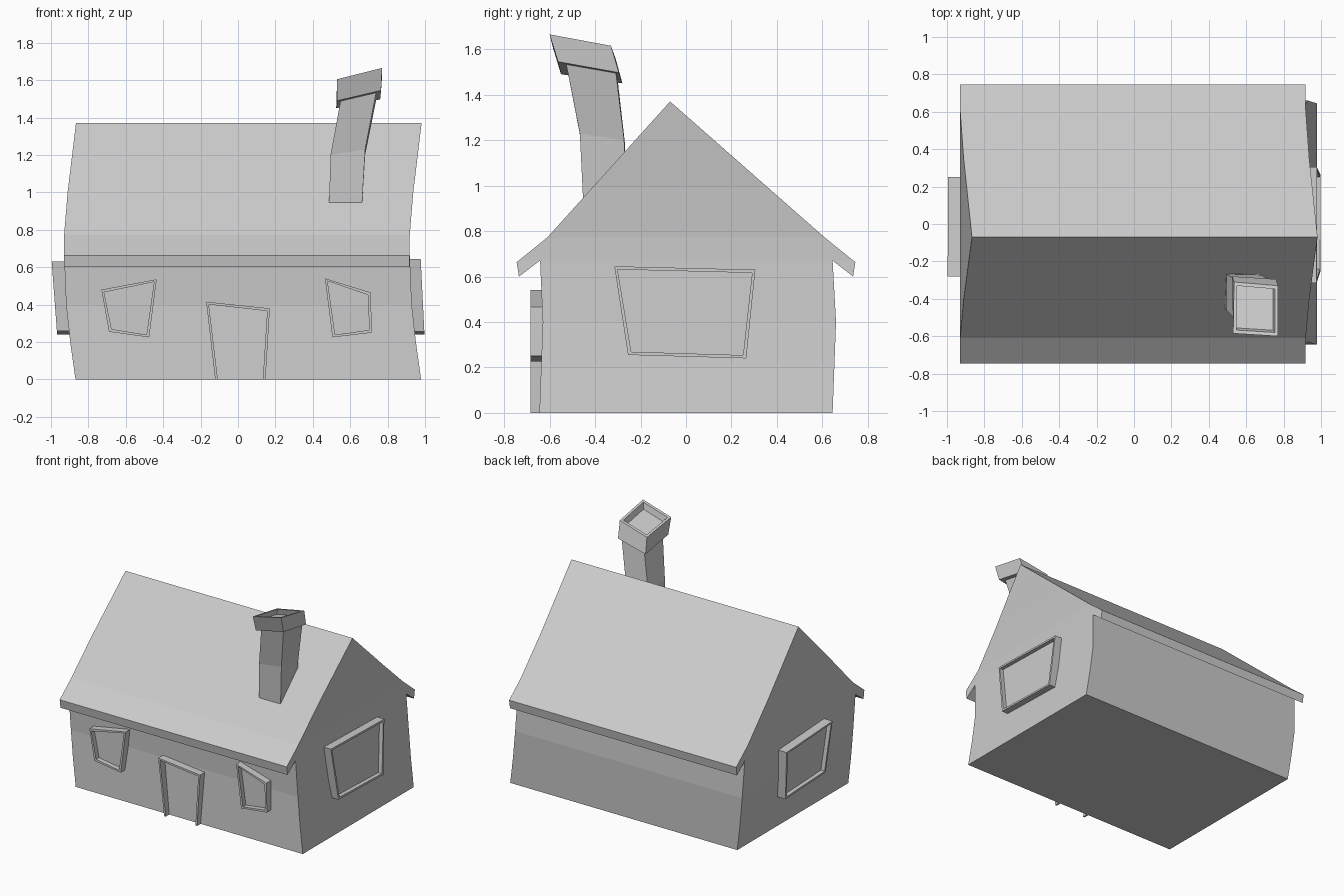
import bpy, bmesh
from mathutils import Vector

if "Cube" in bpy.data.objects:
    bpy.data.objects.remove(bpy.data.objects["Cube"])


def finish(name, bm):
    bmesh.ops.recalc_face_normals(bm, faces=bm.faces)
    me = bpy.data.meshes.new(name)
    bm.to_mesh(me)
    bm.free()
    ob = bpy.data.objects.new(name, me)
    bpy.context.collection.objects.link(ob)
    return ob


def loft(name, rings, open_side=None):
    """Join equal rings of points; an open side is left out and its ends capped."""
    bm = bmesh.new()
    vs = [[bm.verts.new(p) for p in r] for r in rings]
    n = len(rings[0])
    for a, b in zip(vs, vs[1:]):
        for i in range(n):
            if i != open_side:
                j = (i + 1) % n
                bm.faces.new((a[i], a[j], b[j], b[i]))
    if open_side is None:
        bm.faces.new(vs[0])
        bm.faces.new(vs[-1])
    else:
        for k in (open_side, (open_side + 1) % n):
            bm.faces.new([r[k] for r in vs])
    return finish(name, bm)


def lerp_table(table, z):
    for (z0, a), (z1, b) in zip(table, table[1:]):
        if z <= z1 + 1e-6:
            return a + (b - a) * (z - z0) / (z1 - z0)
    return table[-1][1]


# House: one gabled profile with eaves, extruded along x and leaning in a curve
profile = [(-.645, 0), (-.63, .4), (-.642, .67), (-.735, .6), (-.745, .663),
           (-.61, .772), (-.07, 1.37), (.61, .772), (.745, .663), (.735, .6),
           (.645, .67), (.66, .4), (.645, 0)]
lean = [(0, .055), (.2, .027), (.4, .005), (.6, -.006), (.77, -.006),
        (1.0, .013), (1.37, .0575)]
bm = bmesh.new()
ends = [[bm.verts.new((x, y, z)) for y, z in profile] for x in (-.924, .924)]
for e in ends:
    bm.faces.new(e)
for i in range(len(profile)):
    j = (i + 1) % len(profile)
    bm.faces.new((ends[0][i], ends[0][j], ends[1][j], ends[1][i]))
for z in (.2, .4, .67, .772, 1.0):
    bmesh.ops.bisect_plane(bm, geom=bm.verts[:] + bm.edges[:] + bm.faces[:],
                           plane_co=(0, 0, z), plane_no=(0, 0, 1))
for v in bm.verts:
    v.co.x += lerp_table(lean, v.co.z)
house = finish("house_body", bm)


def frame(name, corners, place, recess, width=.014, door=False):
    """Crooked four-sided frame; place(a, z, depth) maps it onto a wall."""
    ca = sum(p[0] for p in corners) / 4
    cz = sum(p[1] for p in corners) / 4
    inner = []
    for a, z in corners:
        keep = door and z == 0
        inner.append((a - width * (1 if a > ca else -1),
                      z if keep else z - width * (1 if z > cz else -1)))
    rings = [[place(a, z, d) for a, z in pts] for pts, d in
             ((corners, .09), (corners, 0), (inner, 0), (inner, recess))]
    return loft(name, rings, 2 if door else None)


def on_front(a, z, d):
    return (a, -.685 + d, z)


def on_right(a, z, d):
    return (.997 - .05 * (z - .24) - d, a, z)


def on_left(a, z, d):
    return (-.967 - .075 * (z - .24) + d, a, z)


# Door and windows, corners in order top left, top right, bottom right, bottom left
frame("door_frame", [(-.17, .415), (.17, .38), (.147, 0), (-.122, 0)],
      on_front, .07, door=True)
frame("front_window_left", [(-.73, .48), (-.435, .535), (-.475, .225), (-.69, .255)],
      on_front, .035)
frame("front_window_right", [(.465, .54), (.71, .465), (.715, .25), (.505, .225)],
      on_front, .035)
frame("side_window_right", [(-.315, .645), (.305, .63), (.265, .24), (-.255, .255)],
      on_right, .03)
frame("side_window_left", [(-.28, .63), (.25, .6), (.225, .24), (-.24, .26)],
      on_left, .03)

# Chimney shaft, bending forward and to the right
shaft = [[(.485, -.45, .88), (.66, -.45, .88), (.66, -.262, .88), (.485, -.262, .88)],
         [(.495, -.462, 1.2), (.68, -.467, 1.23), (.68, -.272, 1.2), (.495, -.268, 1.18)],
         [(.55, -.515, 1.5), (.742, -.53, 1.55), (.742, -.31, 1.51), (.55, -.3, 1.46)]]
loft("chimney_shaft", shaft)

# Chimney cap: tilted collar with a shallow hollow in the top
low = [(.53, -.55, 1.49), (.765, -.563, 1.545), (.76, -.295, 1.497), (.525, -.28, 1.45)]
top = [(.53, -.585, 1.605), (.77, -.6, 1.665), (.77, -.33, 1.615), (.535, -.31, 1.56)]
centre = sum((Vector(p) for p in top), Vector()) / 4
rim = [centre + (Vector(p) - centre) * .86 for p in top]
hollow = [p + Vector((-.01, .012, -.045)) for p in rim]
loft("chimney_cap", [low, top, rim, hollow])
